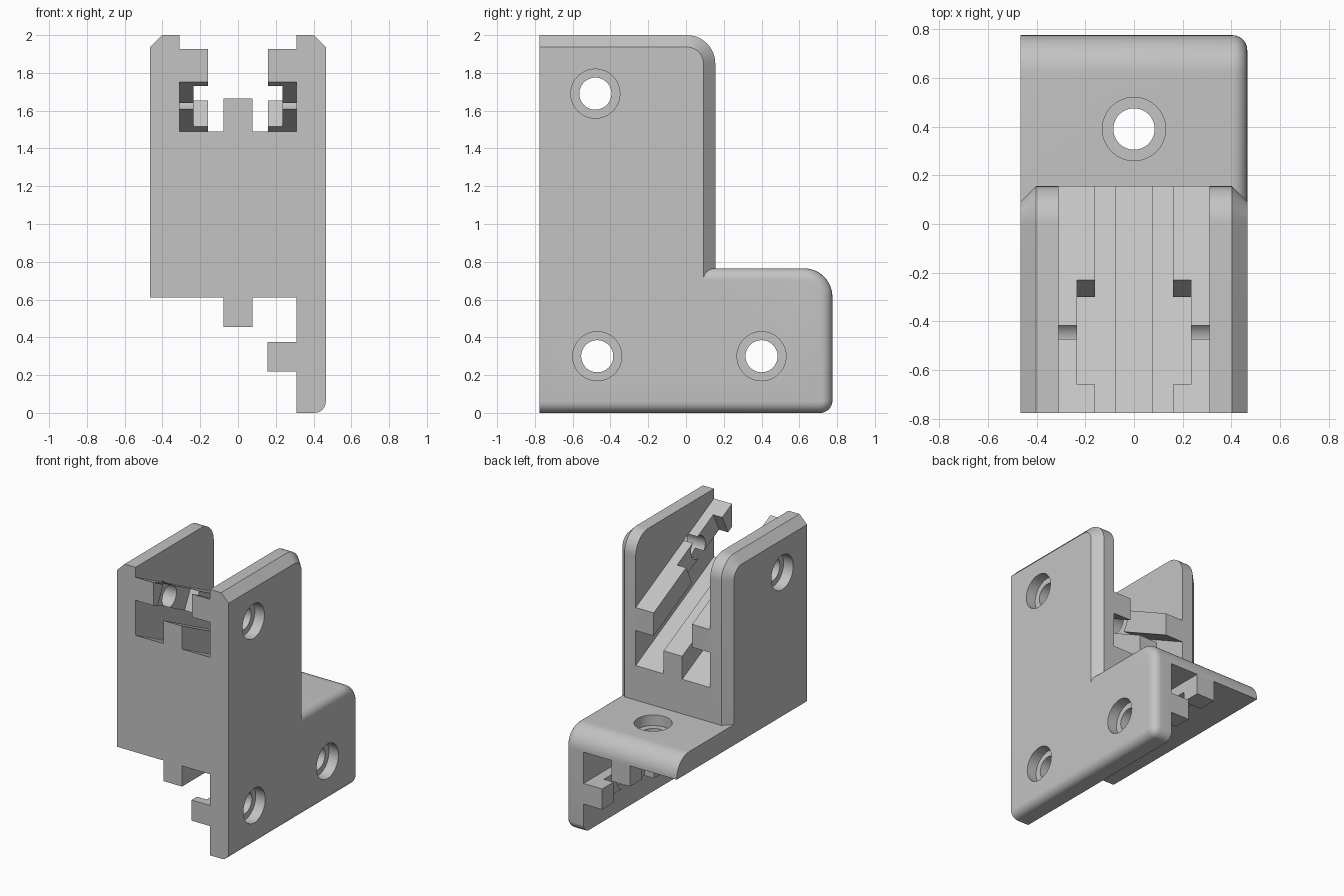
import bpy, bmesh, math
from mathutils import Matrix, Vector

cube = bpy.data.objects.get("Cube")
if cube:
    bpy.data.objects.remove(cube, do_unlink=True)

grey = bpy.data.materials.new("light grey")
grey.use_nodes = True
colour = (0.55, 0.55, 0.55, 1)
grey.diffuse_color = colour
grey.node_tree.nodes["Principled BSDF"].inputs["Base Color"].default_value = colour

W, L = 0.465, 0.775        # half width, half length
INNER = 0.31               # inner face of the walls
BACK = 0.155               # back of the upright part
PLATE = 0.61               # underside of the shelf
SLOPE = math.atan(0.5)     # tilt of the upper channel
FLOOR = 1.49               # channel floor at the front


def finish(bm, name):
    bmesh.ops.recalc_face_normals(bm, faces=bm.faces)
    mesh = bpy.data.meshes.new(name)
    bm.to_mesh(mesh)
    bm.free()
    ob = bpy.data.objects.new(name, mesh)
    bpy.context.collection.objects.link(ob)
    mesh.materials.append(grey)
    return ob


def rounded(corners):
    """Side profile from (y, z, radius) corners."""
    pts = []
    n = len(corners)
    for i, (y, z, r) in enumerate(corners):
        p = Vector((y, z))
        if not r:
            pts.append(p)
            continue
        a = (Vector(corners[i - 1][:2]) - p).normalized()
        b = (Vector(corners[(i + 1) % n][:2]) - p).normalized()
        for k in range(13):
            t = k / 12 * math.pi / 2
            pts.append(p + r * (a * (1 - math.sin(t)) + b * (1 - math.cos(t))))
    return pts


def prism(name, profile, x0, x1, edge=0, segments=1, sides=(), keep=None):
    """Extrude a side profile along x, softening its rim on the given sides."""
    bm = bmesh.new()
    face = bm.faces.new([bm.verts.new((x0, p[0], p[1])) for p in profile])
    ext = bmesh.ops.extrude_face_region(bm, geom=[face])
    top = [v for v in ext["geom"] if isinstance(v, bmesh.types.BMVert)]
    bmesh.ops.translate(bm, verts=top, vec=(x1 - x0, 0, 0))
    if edge:
        rim = [e for e in bm.edges
               if any(all(abs(v.co.x - s) < 1e-5 for v in e.verts) for s in sides)
               and not all(keep(v.co) for v in e.verts)]
        bmesh.ops.bevel(bm, geom=rim, offset=edge, segments=segments,
                        profile=0.5, affect='EDGES', clamp_overlap=False)
        bmesh.ops.remove_doubles(bm, verts=bm.verts, dist=1e-5)
    return finish(bm, name)


def box(name, lo, hi):
    return prism(name, [(lo[1], lo[2]), (hi[1], lo[2]), (hi[1], hi[2]), (lo[1], hi[2])],
                 lo[0], hi[0])


def cylinder(radius, centre, depth, axis):
    bm = bmesh.new()
    turn = Matrix.Rotation(math.pi / 2, 4, 'Y') if axis == 'X' else Matrix()
    bmesh.ops.create_cone(bm, cap_ends=True, segments=48, radius1=radius, radius2=radius,
                          depth=depth, matrix=Matrix.Translation(centre) @ turn)
    return finish(bm, "cutter")


def combine(ob, other, operation='DIFFERENCE', remove=True):
    other.hide_render = True
    mod = ob.modifiers.new("cut", 'BOOLEAN')
    mod.operation, mod.solver, mod.object = operation, 'EXACT', other
    bpy.context.view_layer.objects.active = ob
    bpy.ops.object.modifier_apply(modifier=mod.name)
    if remove:
        bpy.data.objects.remove(other, do_unlink=True)


def sloped(name, x0, x1, low, high):
    """Bar parallel to the channel floor, between two heights square to it."""
    c, run = math.cos(SLOPE), (BACK + L) * math.tan(SLOPE)
    a, b = FLOOR + low / c, FLOOR + high / c
    return prism(name, [(-L, a), (BACK, a - run), (BACK, b - run), (-L, b)], x0, x1)


# Lower block with rounded outer rim, and the upright block with chamfered rims
body = prism("bracket_body",
             rounded([(-L, 0, 0), (L, 0, 0.065), (L, 0.765, 0.15), (-L, 0.765, 0)]),
             -W, W, 0.06, 6, (W,), lambda v: v.y < -L + 1e-4)
upright = prism("upright",
                rounded([(-L, 0.7, 0), (BACK, 0.7, 0), (BACK, 2, 0.15), (-L, 2, 0)]),
                -W, W, 0.063, 1, (-W, W),
                lambda v: v.y < -L + 1e-4 or v.z < 0.7001)
combine(body, upright, 'UNION')

# Open the lower corner and the sloping upper channel
combine(body, box("cutter", (-1, -1, -1), (INNER, 1, PLATE)))
s = math.tan(SLOPE)
combine(body, prism("cutter", [(-L - 0.2, FLOOR + 0.2 * s), (BACK + 0.2, FLOOR - (BACK + 0.2 + L) * s),
                               (BACK + 0.2, 3), (-L - 0.2, 3)], -INNER, INNER))

# Guide ribs
shelf_rib = box("shelf_rib", (-0.077, -L, 0.455), (0.077, L, PLATE))
wall_rib = box("wall_rib", (0.155, -L, 0.22), (INNER, L, 0.375))
# round-ended shelf: trim its rib to the same end
sloped("channel_floor_rib", -0.077, 0.077, 0, 0.155)
channel_ribs = [sloped("channel_left_rib", 0.16, INNER, 0.235, 0.39),
                sloped("channel_right_rib", -INNER, -0.16, 0.235, 0.39)]

# Clearance notches in the ribs beside each screw hole
HALF = 0.24
low_holes = [(-0.47, 0.3), (0.4, 0.3)]
for y, z in low_holes:
    combine(wall_rib, box("cutter", (0.1, y - HALF, 0.1), (0.235, y + HALF, 0.5)))
combine(shelf_rib, box("cutter", (-0.2, 0.39 - HALF, 0.3), (0.2, 0.39 + HALF, 0.53)))
top_hole = (-0.48, 1.69)
notch = box("cutter", (-0.235, -HALF, -0.2), (0.235, HALF, 0.2))
notch.data.transform(Matrix.Translation((0, *top_hole)) @ Matrix.Rotation(-SLOPE, 4, 'X'))
for rib in channel_ribs:
    combine(rib, notch, remove=False)
bpy.data.objects.remove(notch, do_unlink=True)

# Counterbored screw holes
BORE, HEAD, SINK = 0.085, 0.13, 0.08
for y, z in low_holes:
    for ob in (body, wall_rib):
        combine(ob, cylinder(BORE, (0.4, y, z), 0.8, 'X'))
    combine(body, cylinder(HEAD, (W, y, z), 2 * SINK, 'X'))
for ob in [body] + channel_ribs:
    combine(ob, cylinder(BORE, (0, *top_hole), 2, 'X'))
for side in (-W, W):
    combine(body, cylinder(HEAD, (side, *top_hole), 2 * SINK, 'X'))
for ob in (body, shelf_rib):
    combine(ob, cylinder(BORE, (0, 0.39, 0.6), 1, 'Z'))
combine(body, cylinder(HEAD, (0, 0.39, 0.765), 2 * SINK, 'Z'))

# Smooth the rounded rims, keep the edges crisp
bpy.ops.object.select_all(action='DESELECT')
body.select_set(True)
bpy.context.view_layer.objects.active = body
bpy.ops.object.shade_smooth_by_angle(angle=math.radians(25))
